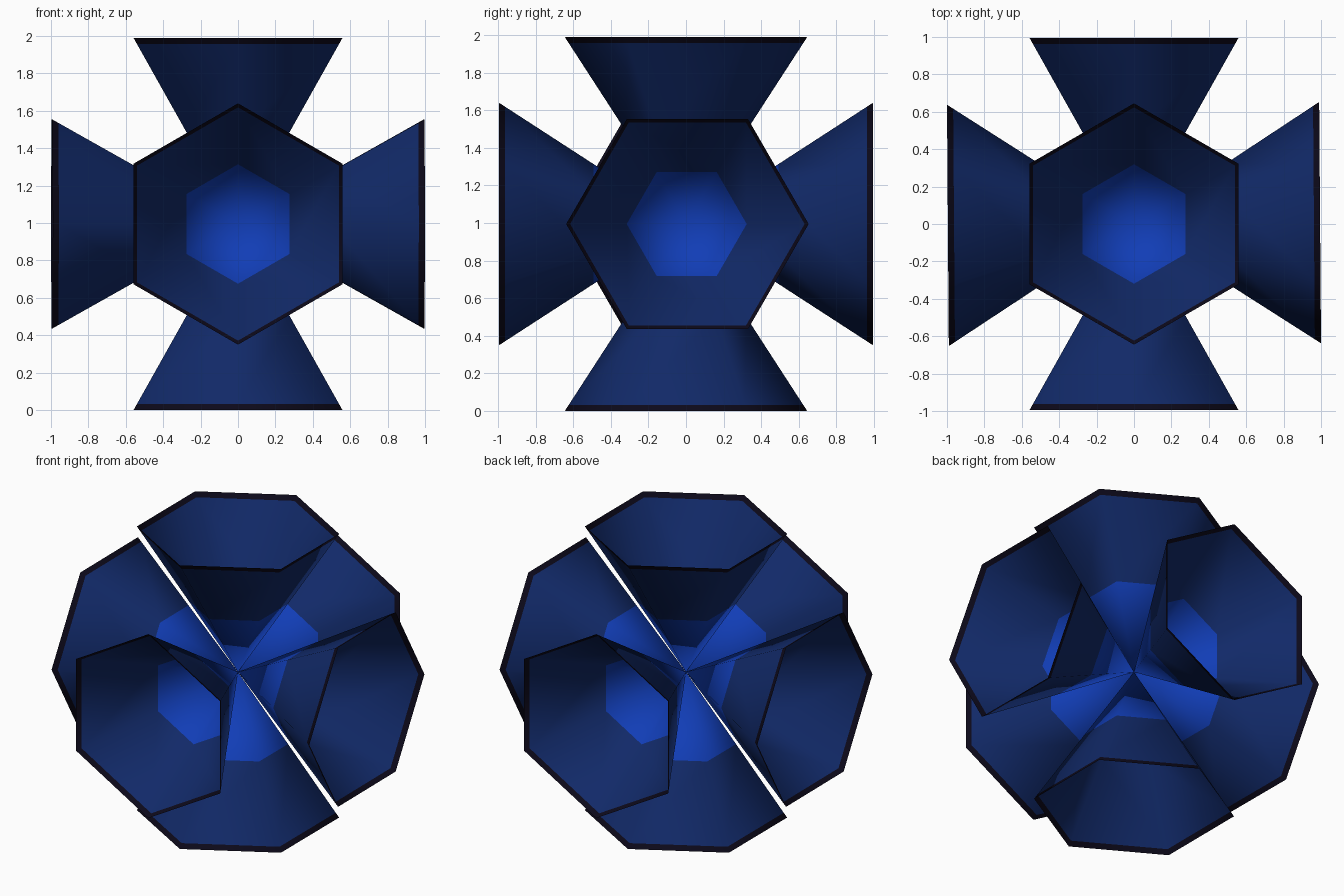
import bpy, bmesh, math
from mathutils import Matrix, Vector

cube = bpy.data.objects.get("Cube")
if cube:
    bpy.data.objects.remove(cube, do_unlink=True)

DEPTH = 0.995     # apex to mouth
RADIUS = 0.645    # mouth corner radius
SIDES = 6


def material(name, rgb):
    m = bpy.data.materials.new(name)
    m.use_nodes = True
    color = (*rgb, 1.0)
    m.diffuse_color = color
    bsdf = next(n for n in m.node_tree.nodes if n.type == 'BSDF_PRINCIPLED')
    bsdf.inputs["Base Color"].default_value = color
    return m


MATERIALS = [
    material("bright blue", (0.0056, 0.0467, 0.468)),
    material("navy blue", (0.0056, 0.0222, 0.138)),
    material("near black", (0.0037, 0.0027, 0.0103)),
]


def hex_funnel(name, rotation):
    """Open six-sided funnel: bright throat, navy wall, dark rim."""
    bm = bmesh.new()
    apex = bm.verts.new((0, 0, 0))
    rings = []
    for t in (0.495, 0.967, 1.0):
        ring = []
        for i in range(SIDES):
            a = math.pi / 2 + math.tau * i / SIDES
            ring.append(bm.verts.new((RADIUS * t * math.cos(a),
                                      RADIUS * t * math.sin(a), DEPTH * t)))
        rings.append(ring)
    for i in range(SIDES):
        j = (i + 1) % SIDES
        bm.faces.new((apex, rings[0][j], rings[0][i])).material_index = 0
        for k in (1, 2):
            low, high = rings[k - 1], rings[k]
            bm.faces.new((low[i], low[j], high[j], high[i])).material_index = k
    for f in bm.faces:
        f.smooth = True
        # all normals face away from the funnel axis
        c = f.calc_center_median()
        f.normal_update()
        if f.normal.dot(Vector((c.x, c.y, 0))) < 0:
            f.normal_flip()
    bm.transform(Matrix.Translation((0, 0, DEPTH)) @ rotation)
    mesh = bpy.data.meshes.new(name)
    bm.to_mesh(mesh)
    bm.free()
    for m in MATERIALS:
        mesh.materials.append(m)
    obj = bpy.data.objects.new(name, mesh)
    bpy.context.collection.objects.link(obj)


def rot(degrees, axis):
    return Matrix.Rotation(math.radians(degrees), 4, axis)


# The side pair is turned very slightly about the upright axis
twist = rot(0.43, 'Z')

hex_funnel("top_funnel", Matrix.Identity(4))
hex_funnel("bottom_funnel", rot(180, 'X'))
hex_funnel("front_funnel", rot(90, 'X'))
hex_funnel("back_funnel", rot(-90, 'X'))
hex_funnel("left_funnel", twist @ rot(90, 'Y'))
hex_funnel("right_funnel", twist @ rot(-90, 'Y'))
